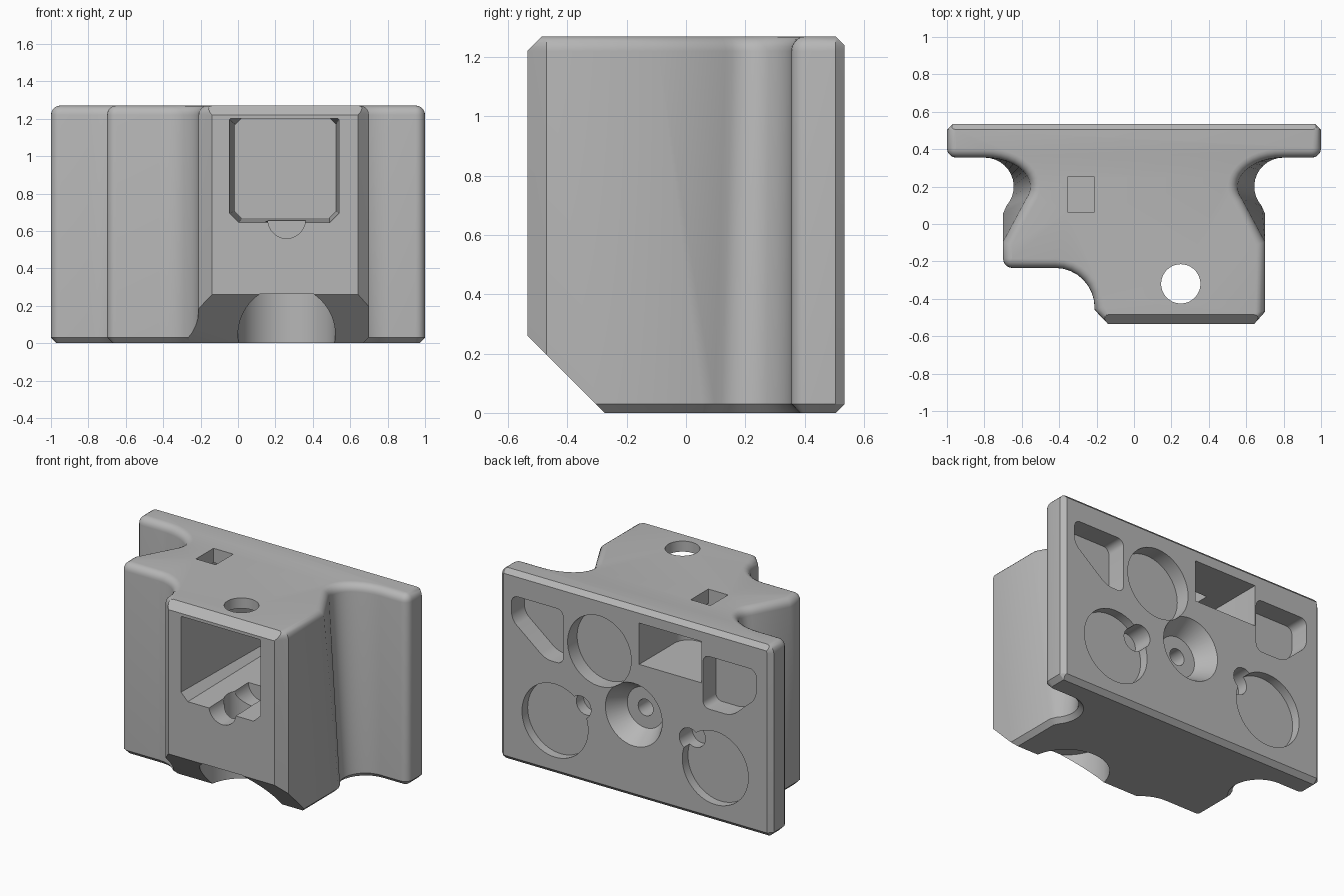
import bpy, bmesh
from math import sin, cos, radians, pi
from mathutils import Vector

if "Cube" in bpy.data.objects:
    bpy.data.objects.remove(bpy.data.objects["Cube"])

H = 1.27
grey = bpy.data.materials.new("plain_grey")
grey.use_nodes = True
grey.diffuse_color = (0.47, 0.47, 0.47, 1)
grey.node_tree.nodes["Principled BSDF"].inputs["Base Color"].default_value = (0.47, 0.47, 0.47, 1)


def arc(cx, cy, rx, ry, a0, a1, n):
    steps = [radians(a0 + (a1 - a0) * i / n) for i in range(n + 1)]
    return [(cx + rx * cos(a), cy + ry * sin(a)) for a in steps]


def circle(cx, cy, r, n=48):
    return arc(cx, cy, r, r, 0, 360, n)[:-1]


def place(pts, w, axis):
    order = {"x": lambda u, v: (w, u, v), "y": lambda u, v: (u, w, v), "z": lambda u, v: (u, v, w)}
    return [order[axis](u, v) for u, v in pts]


def loft(name, rings, round_axis=None, radius=0):
    """Skin a stack of rings, optionally rounding the edges along one axis."""
    bm = bmesh.new()
    loops = [[bm.verts.new(p) for p in ring] for ring in rings]
    n = len(loops[0])
    for a, b in zip(loops, loops[1:]):
        for i in range(n):
            bm.faces.new((a[i], a[(i + 1) % n], b[(i + 1) % n], b[i]))
    bm.faces.new(loops[0])
    bm.faces.new(loops[-1])
    bmesh.ops.recalc_face_normals(bm, faces=bm.faces)
    if round_axis:
        k = "xyz".index(round_axis)
        along = [e for e in bm.edges if abs(e.verts[0].co[k] - e.verts[1].co[k]) > 0.01]
        bmesh.ops.bevel(bm, geom=along, offset=radius, segments=6, profile=0.5, affect="EDGES")
    mesh = bpy.data.meshes.new(name)
    bm.to_mesh(mesh)
    bm.free()
    obj = bpy.data.objects.new(name, mesh)
    mesh.materials.append(grey)
    bpy.context.collection.objects.link(obj)
    return obj


def prism(name, pts, lo, hi, axis, radius=0):
    rings = [place(pts, lo, axis), place(pts, hi, axis)]
    return loft(name, rings, axis if radius else None, radius)


def rect(u0, v0, u1, v1):
    return [(u0, v0), (u1, v0), (u1, v1), (u0, v1)]


def carve(obj, tool, operation="DIFFERENCE"):
    tool.hide_render = True
    mod = obj.modifiers.new("carve", "BOOLEAN")
    mod.operation, mod.solver, mod.object = operation, "EXACT", tool
    bpy.ops.object.select_all(action="DESELECT")
    bpy.context.view_layer.objects.active = obj
    obj.select_set(True)
    bpy.ops.object.modifier_apply(modifier=mod.name)
    bpy.data.objects.remove(tool)


def side(t):
    """Right-hand half of the outline, back to front; the neck narrows upward."""
    neck = arc(0.8, 0.2, 0.155 + 0.095 * t, 0.155, 90, 222 - 17 * t, 12)
    return ([(0.945, 0.56), (1, 0.505)] + arc(0.95, 0.405, 0.05, 0.05, 0, -90, 5)
            + neck + [(0.7, 0.06 - 0.16 * t)])


def outline(t):
    half = side(t)
    front = [(0.7, -0.47), (0.62, -0.56), (-0.115, -0.56), (-0.21, -0.46)]
    step = arc(-0.42, -0.45, 0.21, 0.215, 0, 90, 8)[1:]
    corner = arc(-0.65, -0.185, 0.05, 0.05, -90, -180, 5)
    return half + front + step + corner + [(-x, y) for x, y in reversed(half)]


def inset(pts, d):
    """Mitred inset of a clockwise outline; the front and back ends keep their depth."""
    result = []
    for i, p in enumerate(pts):
        p = Vector(p)
        a = (p - Vector(pts[i - 1])).normalized()
        b = (Vector(pts[(i + 1) % len(pts)]) - p).normalized()
        na, nb = Vector((a.y, -a.x)), Vector((b.y, -b.x))
        q = p + (na + nb) * d / (1 + na.dot(nb))
        result.append((q.x, p.y if p.y > 0.5 or p.y < -0.465 else q.y))
    return result


# Main body: chamfered foot, tapered neck, rounded top edge
levels = [(0, 0.03), (0.03, 0)]
levels += [(H - 0.05 + 0.05 * sin(a), 0.048 * (1 - cos(a))) for a in [pi / 2 * i / 5 for i in range(6)]]
body = loft("mount_body", [place(inset(outline(z / H), d), z, "z") for z, d in levels])

# Flat back and front with their chamfers and the sloping front foot
envelope = [(0.535, 0.03), (0.535, H - 0.03), (0.485, H + 0.02), (-0.465, H + 0.02),
            (-0.535, H - 0.05), (-0.535, 0.26), (-0.255, -0.02), (0.485, -0.02)]
carve(body, prism("envelope", envelope, -1.2, 1.2, "x"), "INTERSECT")


# Tapered front pocket with cut corners
def cut_corners(x0, z0, x1, z1, c, top):
    return [(x0 + c, z0), (x1 - c, z0), (x1, z0 + c), (x1, z1 - top),
            (x1 - top, z1), (x0 + top, z1), (x0, z1 - top), (x0, z0 + c)]


carve(body, loft("front_pocket", [
    place(cut_corners(-0.045, 0.645, 0.54, 1.2, 0.05, 0.005), -0.54, "y"),
    place(cut_corners(-0.015, 0.67, 0.525, 1.2, 0.035, 0.03), 0.36, "y")]))

# Groove, vertical bore and its counterbore
carve(body, prism("groove", circle(0.26, 0.66, 0.1), -0.6, -0.12, "y"))
carve(body, prism("bore", circle(0.25, -0.32, 0.105), -0.1, 1.4, "z"))
carve(body, prism("counterbore", circle(0.26, -0.32, 0.26, 64), -0.1, 0.262, "z"))

# Back slot and the square window above it
carve(body, prism("back_slot", rect(-0.49, 0.06, -0.03, 0.8), 0.9, 1.175, "z", 0.1))
carve(body, prism("top_window", rect(-0.355, 0.065, -0.21, 0.25), 1.1, 1.4, "z"))

# Corner pockets in the back plate
for s in (1, -1):
    pts = [(0.91, 1.11), (0.53, 1.11), (0.53, 0.75), (0.66, 0.75), (0.91, 0.95)]
    if s < 0:
        pts = [(-0.89, 1.09), (-0.5, 1.09), (-0.5, 0.74), (-0.71, 0.74), (-0.89, 0.9)]
    carve(body, prism("corner_pocket", pts, 0.4, 0.6, "y", 0.045))

# Round recesses with finger notches
for s in (1, -1):
    carve(body, prism("lower_recess", circle(0.59 * s, 0.36, 0.243, 64), 0.475, 0.6, "y"))
    carve(body, prism("finger_notch", circle(0.4 * s, 0.5, 0.075, 32), 0.4, 0.6, "y"))
carve(body, prism("upper_recess", circle(0.263, 0.91, 0.234, 64), 0.435, 0.6, "y"))

# Countersunk screw hole
carve(body, loft("countersink", [place(circle(0.01, 0.555, r), y, "y")
                                 for y, r in ((0.41, 0.135), (0.545, 0.215))]))
carve(body, prism("screw_hole", circle(0.01, 0.555, 0.055, 32), 0.1, 0.5, "y"))

bpy.ops.object.select_all(action="DESELECT")
body.select_set(True)
bpy.context.view_layer.objects.active = body
bpy.ops.object.shade_smooth_by_angle(angle=radians(30))
